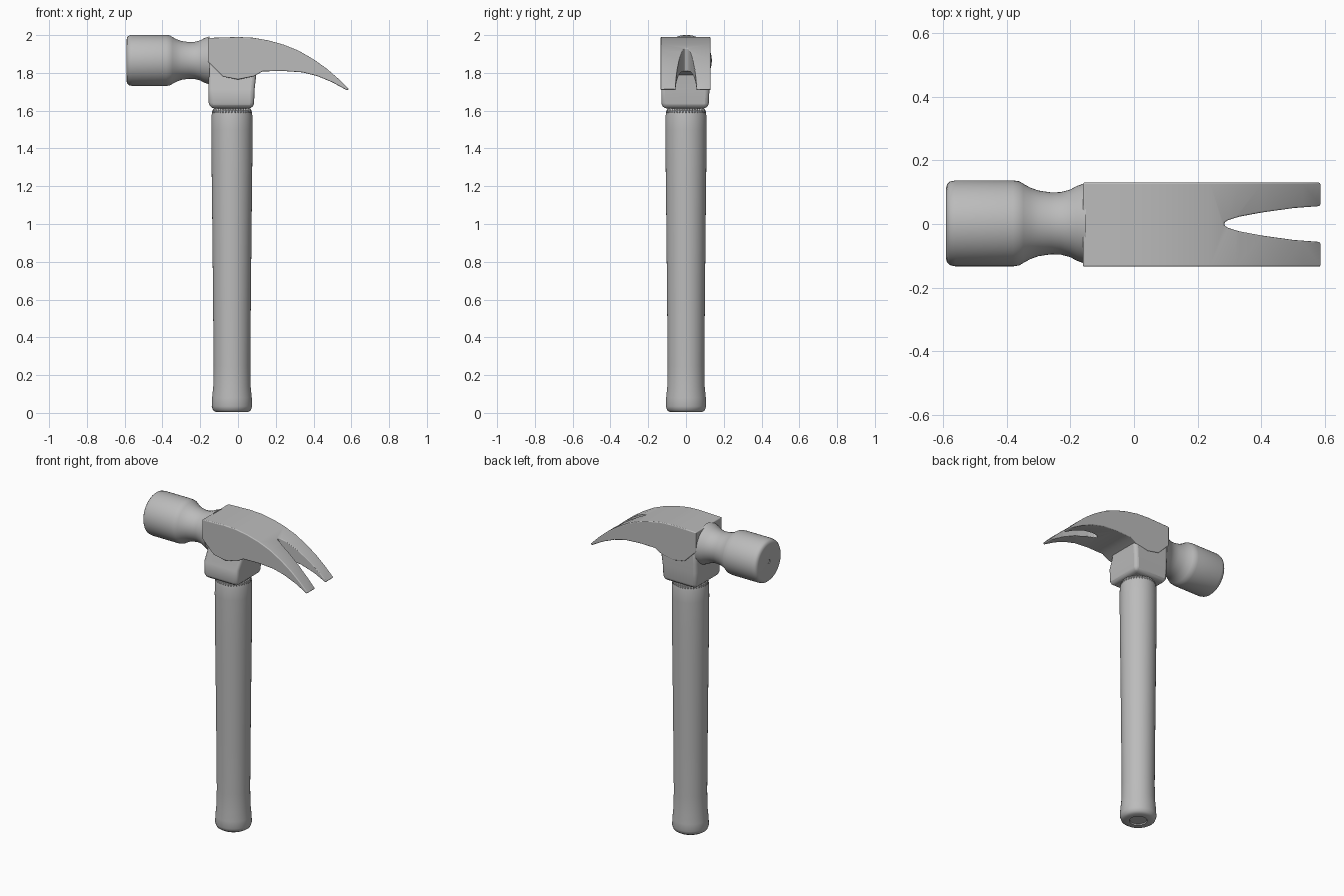
import bpy, bmesh, math
from mathutils import Matrix, Vector

cube = bpy.data.objects.get("Cube")
if cube:
    bpy.data.objects.remove(cube, do_unlink=True)

grey = bpy.data.materials.new("plain grey")
grey.use_nodes = True
GREY = (0.5, 0.5, 0.5, 1)
grey.diffuse_color = GREY
grey.node_tree.nodes["Principled BSDF"].inputs["Base Color"].default_value = GREY


def finish(name, bm, bevel=0.0):
    """Turn a bmesh into a smooth-shaded object with crisp edges."""
    bmesh.ops.recalc_face_normals(bm, faces=bm.faces)
    mesh = bpy.data.meshes.new(name)
    bm.to_mesh(mesh)
    bm.free()
    ob = bpy.data.objects.new(name, mesh)
    bpy.context.collection.objects.link(ob)
    mesh.materials.append(grey)
    if bevel:
        mod = ob.modifiers.new("Bevel", "BEVEL")
        mod.width, mod.segments, mod.angle_limit = bevel, 3, math.radians(35)
    return ob


def smooth(ob):
    bpy.ops.object.select_all(action="DESELECT")
    ob.select_set(True)
    bpy.context.view_layer.objects.active = ob
    bpy.ops.object.shade_smooth_by_angle(angle=math.radians(38))


def loft(bm, rings):
    """Skin a list of equal-length point rings and cap both ends."""
    rows = [[bm.verts.new(p) for p in ring] for ring in rings]
    n = len(rows[0])
    for a, b in zip(rows, rows[1:]):
        for i in range(n):
            j = (i + 1) % n
            bm.faces.new((a[i], a[j], b[j], b[i]))
    bm.faces.new(rows[0])
    bm.faces.new(rows[-1])


def lathe(name, profile, place, sides=48, flute=0.0):
    """Revolve (radius, height) pairs around an axis, with optional teeth."""
    bm = bmesh.new()
    loft(bm, [[place @ Vector(((r - flute * (i % 2)) * math.cos(math.tau * i / sides),
                               (r - flute * (i % 2)) * math.sin(math.tau * i / sides), h))
               for i in range(sides)] for r, h in profile])
    ob = finish(name, bm)
    smooth(ob)
    return ob


def prism(name, outline, to_3d, low, high, bevel=0.0):
    """Extrude a flat outline between two depths."""
    bm = bmesh.new()
    loft(bm, [[to_3d(a, b, d) for a, b in outline] for d in (low, high)])
    return finish(name, bm, bevel)


# Handle with a flared foot, a gentle swell and a toothed neck
shaft = Matrix.Translation((-0.032, 0, 0))
lathe("handle", [(0.05, 0.012), (0.052, 0.004), (0.085, 0.004), (0.1, 0.014),
                 (0.107, 0.035), (0.105, 0.08), (0.099, 0.14), (0.097, 0.25),
                 (0.1, 0.6), (0.104, 1.0), (0.107, 1.25), (0.109, 1.5),
                 (0.108, 1.575), (0.102, 1.6), (0.09, 1.605)], shaft)
lathe("neck_teeth", [(0.104, 1.585), (0.107, 1.592), (0.098, 1.612)],
      shaft, sides=80, flute=0.006)

# Striking face and waisted neck, turned along x
barrel = Matrix.Translation((0, 0.002, 1.866)) @ Matrix.Rotation(math.pi / 2, 4, "Y")
lathe("striking_face", [(0.01, -0.586), (0.012, -0.59), (0.11, -0.59), (0.122, -0.587),
                        (0.131, -0.578), (0.135, -0.56), (0.135, -0.38),
                        (0.132, -0.36), (0.124, -0.347), (0.112, -0.325),
                        (0.103, -0.3), (0.097, -0.26), (0.098, -0.23),
                        (0.106, -0.2), (0.117, -0.18), (0.128, -0.15)], barrel)

# Collar below the head, recessed under the front cheek
bm = bmesh.new()
loft(bm, [[(x0, y0, z), (x1, y0, z), (x1, y1, z), (x0, y1, z)]
          for x0, x1, y0, y1, z in (
              (-0.145, 0.078, -0.122, 0.113, 1.612),
              (-0.155, 0.085, -0.131, 0.121, 1.64),
              (-0.157, 0.088, -0.131, 0.124, 1.715),
              (-0.157, 0.095, -0.098, 0.126, 1.775),
              (-0.157, 0.11, -0.098, 0.126, 1.9))])
smooth(finish("collar", bm, 0.02))

# Head body sweeping back into the claw
side_outline = [(-0.16, 1.985), (0.0, 1.99), (0.08, 1.986), (0.16, 1.972),
                (0.24, 1.95), (0.32, 1.918), (0.4, 1.872), (0.47, 1.822),
                (0.53, 1.77), (0.587, 1.714), (0.578, 1.707), (0.5, 1.75),
                (0.42, 1.783), (0.34, 1.803), (0.24, 1.81), (0.13, 1.808),
                (0.085, 1.782), (0.0, 1.765), (-0.08, 1.78), (-0.16, 1.86)]
claw = prism("claw_head", side_outline, lambda a, b, d: (a, d, b), -0.134, 0.13)

# Tapered slot between the two prongs
half_slot = [(0.284, 0.005), (0.295, 0.012), (0.33, 0.023), (0.4, 0.036),
             (0.5, 0.05), (0.7, 0.065)]
slot = prism("slot_cutter", half_slot + [(x, -y) for x, y in reversed(half_slot)],
             lambda a, b, d: (a, b, d), 1.5, 2.2)
slot.hide_render = True
slot.hide_set(True)
cut = claw.modifiers.new("Slot", "BOOLEAN")
cut.operation, cut.object, cut.solver = "DIFFERENCE", slot, "EXACT"
bev = claw.modifiers.new("Bevel", "BEVEL")
bev.width, bev.segments, bev.angle_limit = 0.012, 3, math.radians(40)
smooth(claw)
